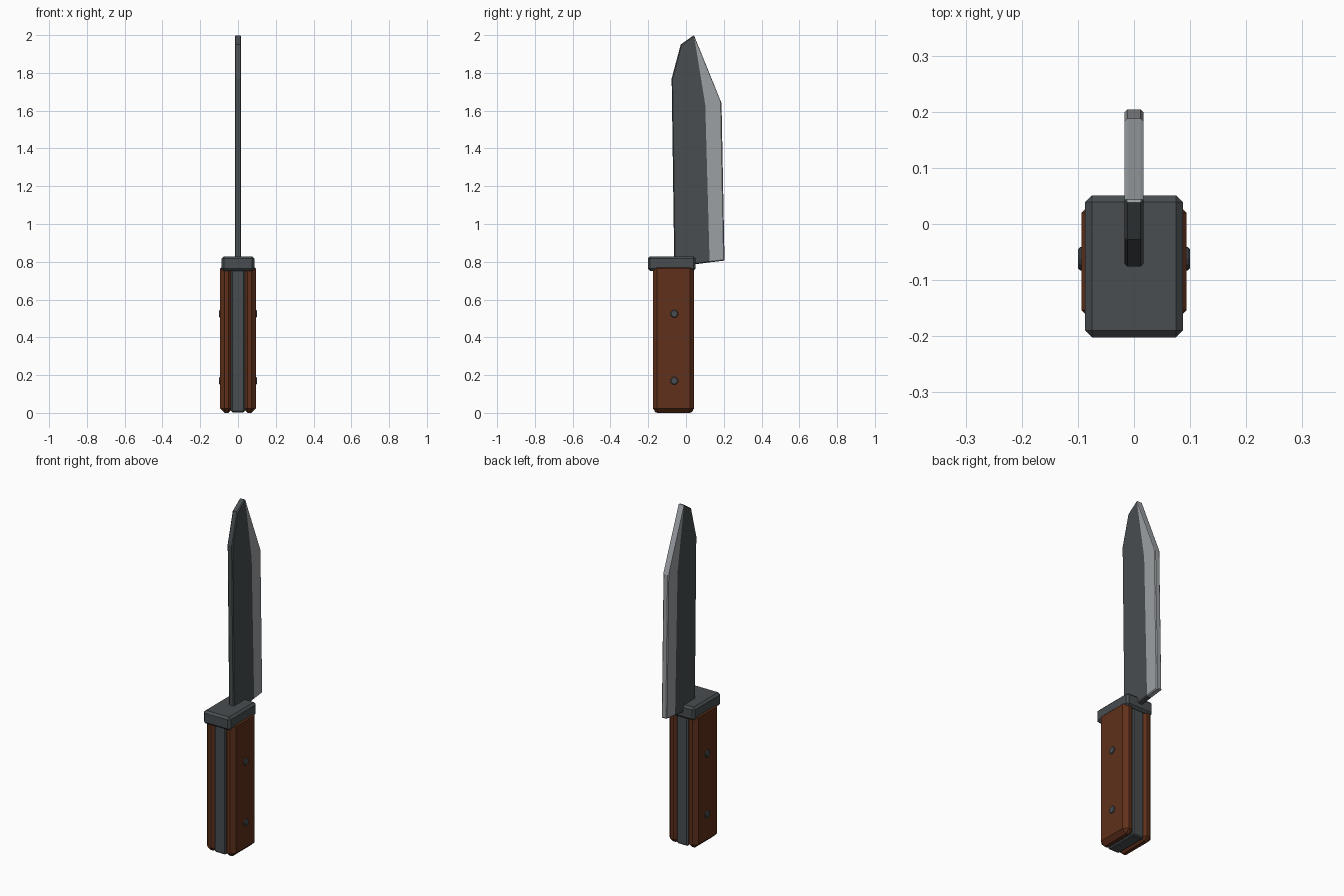
import bpy, bmesh, math

if "Cube" in bpy.data.objects:
    bpy.data.objects.remove(bpy.data.objects["Cube"])


def material(name, rgb):
    m = bpy.data.materials.new(name)
    m.diffuse_color = (*rgb, 1)
    m.use_nodes = True
    m.node_tree.nodes["Principled BSDF"].inputs["Base Color"].default_value = m.diffuse_color
    return m


STEEL = material("dark_steel", (0.065, 0.075, 0.08))
EDGE = material("ground_steel", (0.33, 0.35, 0.37))
WOOD = material("wood", (0.115, 0.03, 0.011))


def finish(name, bm, mats, bevel=0.0):
    bmesh.ops.recalc_face_normals(bm, faces=bm.faces)
    me = bpy.data.meshes.new(name)
    bm.to_mesh(me)
    bm.free()
    ob = bpy.data.objects.new(name, me)
    bpy.context.collection.objects.link(ob)
    for m in mats:
        me.materials.append(m)
    if bevel:
        b = ob.modifiers.new("bevel", 'BEVEL')
        b.width = bevel
        b.segments = 1
        b.limit_method = 'ANGLE'
        b.angle_limit = math.radians(40)
    return ob


def box(name, lo, hi, mat, bevel):
    bm = bmesh.new()
    bmesh.ops.create_cube(bm, size=1)
    for v in bm.verts:
        v.co = [a + (c + 0.5) * (b - a) for a, b, c in zip(lo, hi, v.co)]
    return finish(name, bm, [mat], bevel)


# Blade: dark body and pale cutting strip share the grind line
T = 0.017
grind = [(0.125, 0.797), (0.102, 1.63), (0.042, 2.0)]
body = [(-0.062, 0.78), (0.035, 0.785)] + grind + [(-0.028, 1.95), (-0.076, 1.77)]
strip = [(0.204, 0.806), (0.188, 1.64)] + grind[::-1]
bm = bmesh.new()
verts = {p: bm.verts.new((-T, *p)) for p in dict.fromkeys(body + strip)}
for i, outline in enumerate((body, strip)):
    bm.faces.new([verts[p] for p in outline]).material_index = i
bm.normal_update()
ext = bmesh.ops.extrude_face_region(bm, geom=bm.faces[:], use_keep_orig=True)
bmesh.ops.translate(bm, vec=(2 * T, 0, 0),
                    verts=[g for g in ext["geom"] if isinstance(g, bmesh.types.BMVert)])
# Rim faces take the colour of the side they belong to
for f in bm.faces:
    if max(v.co.x for v in f.verts) - min(v.co.x for v in f.verts) > T:
        pts = [(v.co.y, v.co.z) for v in f.verts]
        f.material_index = int(any(abs(y - a) + abs(z - b) < 1e-4
                                   for y, z in pts for a, b in strip[:2]))
finish("blade", bm, [STEEL, EDGE], 0.005)

# Guard and tang
box("guard", (-0.087, -0.202, 0.752), (0.087, 0.051, 0.829), STEEL, 0.012)
box("tang", (-0.036, -0.168, 0.003), (0.036, 0.036, 0.78), STEEL, 0.006)

# Wooden grip scales and rivets on both sides
for side, s in (("left", -1), ("right", 1)):
    xs = sorted((s * 0.028, s * 0.094))
    box("grip_" + side, (xs[0], -0.176, 0.0), (xs[1], 0.043, 0.787), WOOD, 0.023)
    for pos, z in (("lower", 0.17), ("upper", 0.525)):
        bm = bmesh.new()
        bmesh.ops.create_cone(bm, cap_ends=True, segments=12, radius1=0.021,
                              radius2=0.021, depth=0.04)
        for v in bm.verts:
            v.co = (v.co.z + s * 0.08, v.co.x - 0.062, v.co.y + z)
        finish(f"rivet_{pos}_{side}", bm, [STEEL], 0.004)
